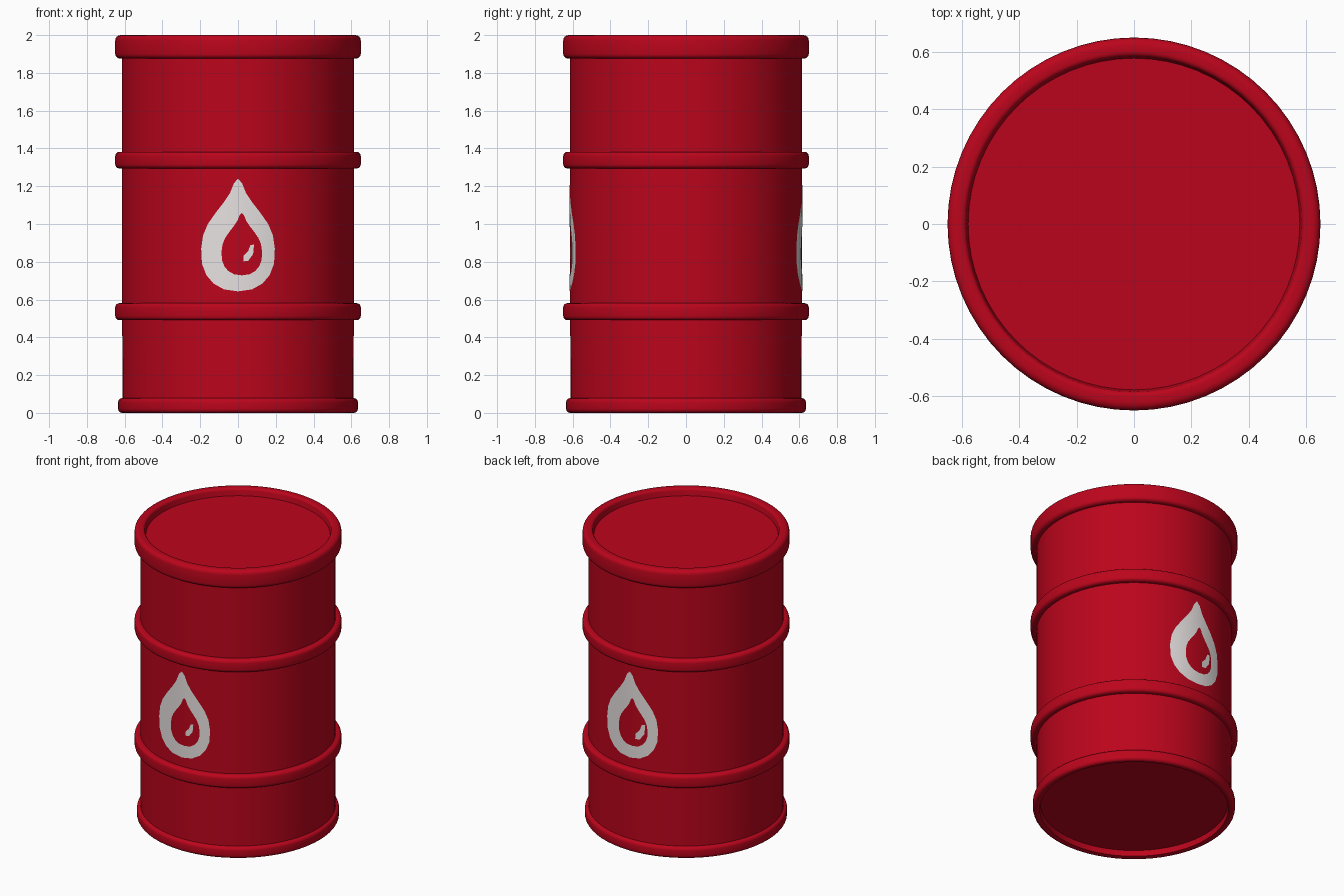
import bpy, bmesh, math

if "Cube" in bpy.data.objects:
    bpy.data.objects.remove(bpy.data.objects["Cube"])

SEG = 64
R = 0.613


def material(name, rgb):
    m = bpy.data.materials.new(name)
    m.diffuse_color = (*rgb, 1)
    m.use_nodes = True
    m.node_tree.nodes["Principled BSDF"].inputs["Base Color"].default_value = m.diffuse_color
    return m


red = material("barrel red", (0.50, 0.0015, 0.0115))
white = material("marking white", (0.80, 0.76, 0.75))


def make_object(name, bm, mat):
    me = bpy.data.meshes.new(name)
    bm.to_mesh(me)
    bm.free()
    me.materials.append(mat)
    ob = bpy.data.objects.new(name, me)
    bpy.context.collection.objects.link(ob)
    bpy.ops.object.select_all(action='DESELECT')
    bpy.context.view_layer.objects.active = ob
    ob.select_set(True)
    bpy.ops.object.shade_smooth_by_angle(angle=math.radians(35))
    return ob


def lathe(name, profile, mat):
    """Revolve (radius, z) points, listed bottom to top on the outside."""
    bm = bmesh.new()
    rings = []
    for r, z in profile:
        if r == 0:
            rings.append([bm.verts.new((0, 0, z))] * SEG)
        else:
            rings.append([bm.verts.new((r * math.cos(2 * math.pi * i / SEG),
                                        r * math.sin(2 * math.pi * i / SEG), z))
                          for i in range(SEG)])
    for a, b in zip(rings, rings[1:]):
        for i in range(SEG):
            j = (i + 1) % SEG
            bm.faces.new(list(dict.fromkeys((a[i], a[j], b[j], b[i]))))
    return make_object(name, bm, mat)


def corner(r, z, c, start):
    """Quarter-round arc around a centre, sweeping 90 degrees from start."""
    return [(r + c * math.cos(math.radians(start + a)),
             z + c * math.sin(math.radians(start + a))) for a in (0, 22.5, 45, 67.5, 90)]


def band(r, z0, z1, c):
    """Rounded hoop standing proud of the wall."""
    return ([(R, z0)] + corner(r - c, z0 + c, c, -90)
            + corner(r - c, z1 - c, c, 0) + [(R, z1)])


# One continuous skin: recessed base, bottom rim, two hoops, top rim, recessed lid
bottom_rim = ([(0, 0.045), (0.588, 0.045), (0.592, 0.006)] + corner(0.613, 0.022, 0.022, -90)
              + corner(0.613, 0.056, 0.022, 0) + [(R - 0.001, 0.079)])
top_rim = ([(R, 1.876)] + corner(0.625, 1.901, 0.025, -90)
           + corner(0.622, 1.972, 0.028, 0) + corner(0.602, 1.982, 0.018, 90)
           + [(0.578, 1.952), (0, 1.952)])
lathe("drum", bottom_rim + band(0.65, 0.491, 0.581, 0.022)
      + band(0.65, 1.294, 1.382, 0.022) + top_rim, red)

# Half outline of the drop: (half width, height)
HALF = [(0, 1.24), (0.022, 1.215), (0.042, 1.165), (0.075, 1.115), (0.118, 1.06),
        (0.16, 1.0), (0.185, 0.94), (0.195, 0.87), (0.191, 0.79), (0.168, 0.73),
        (0.13, 0.685), (0.075, 0.654), (0, 0.643)]
# Counter-clockwise from the tip, seen from outside
DROP = [(-x, z) for x, z in HALF] + HALF[-2:0:-1]


def marking(name, side, dx, dz, size):
    """Painted drop wrapped on the drum wall; side -1 is front, +1 is back."""
    bm = bmesh.new()

    def vert(x, z):
        return bm.verts.new((-side * x, side * math.sqrt((R + 0.003) ** 2 - x * x), z))

    # Ring between the drop and its smaller red centre
    loops = []
    for t in (0, 0.33, 0.67, 1):
        loops.append([vert(x + t * (0.02 - 0.45 * x),
                           z + t * (0.728 + 0.555 * (z - 0.643) - z)) for x, z in DROP])
    n = len(DROP)
    for a, b in zip(loops, loops[1:]):
        for i in range(n):
            j = (i + 1) % n
            bm.faces.new((a[i], a[j], b[j], b[i]))

    # Slanted glint inside the centre
    glint = [(0.028, 0.802), (0.054, 0.805), (0.08, 0.84), (0.085, 0.892),
             (0.066, 0.888), (0.053, 0.855), (0.03, 0.832)]
    bm.faces.new([vert(0.057 + size * (x - 0.057) + dx, 0.845 + size * (z - 0.845) + dz)
                  for x, z in glint])
    make_object(name, bm, white)


marking("front_drop_marking", -1, 0, 0, 1)
marking("back_drop_marking", 1, 0.02, -0.01, 1.25)
